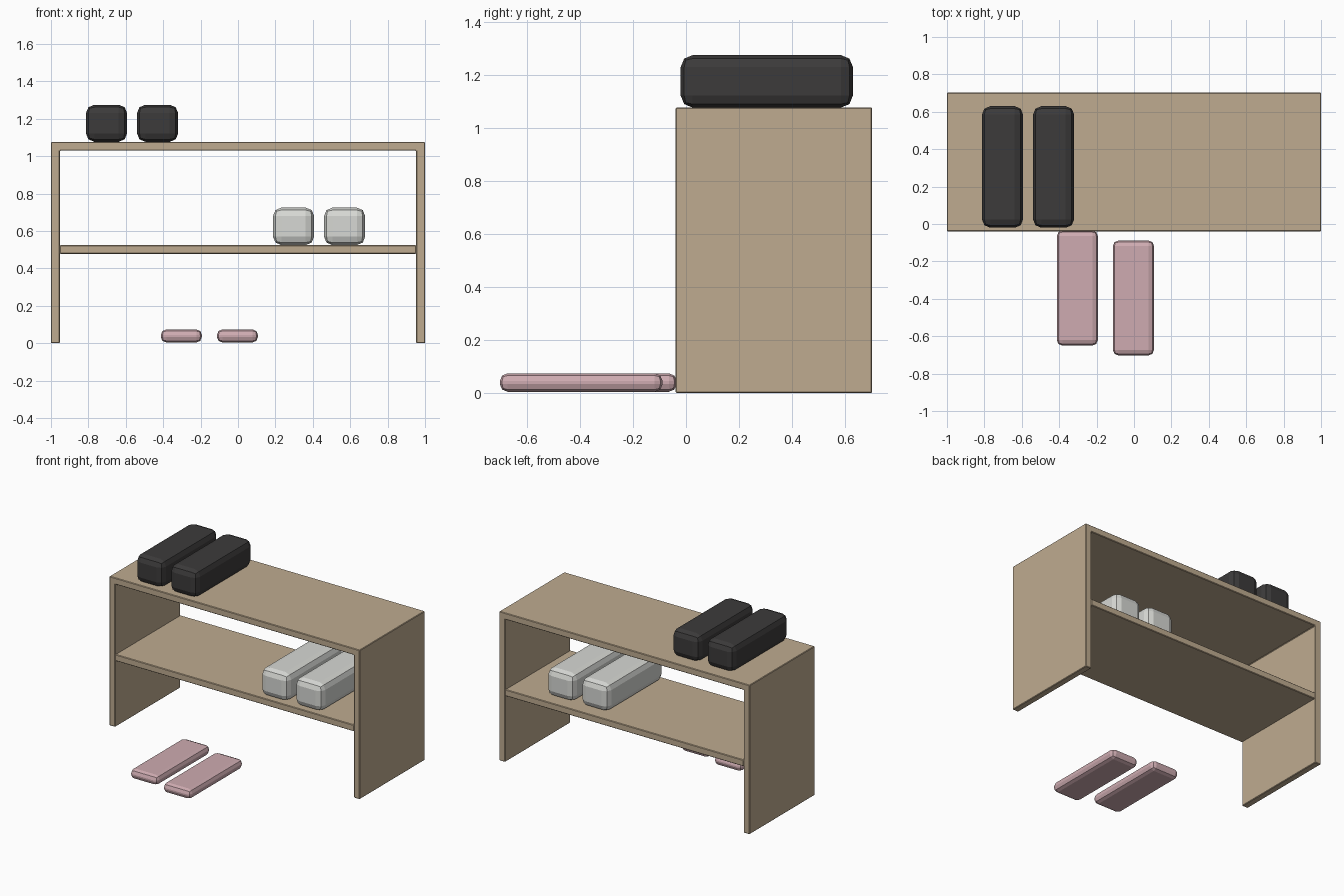
import bpy
import bmesh
from mathutils import Vector

old = bpy.data.objects.get("Cube")
if old:
    bpy.data.objects.remove(old, do_unlink=True)


def material(name, rgb):
    mat = bpy.data.materials.new(name)
    mat.use_nodes = True
    color = (*rgb, 1)
    mat.diffuse_color = color
    mat.node_tree.nodes["Principled BSDF"].inputs["Base Color"].default_value = color
    return mat


wood = material("light_wood", (0.52, 0.41, 0.28))
black = material("charcoal", (0.045, 0.043, 0.043))
white = material("off_white", (0.68, 0.69, 0.66))
pink = material("dusty_pink", (0.62, 0.41, 0.44))


def finish(name, bm, mat, bevel, segments):
    bmesh.ops.recalc_face_normals(bm, faces=bm.faces)
    mesh = bpy.data.meshes.new(name)
    bm.to_mesh(mesh)
    bm.free()
    mesh.materials.append(mat)
    obj = bpy.data.objects.new(name, mesh)
    bpy.context.collection.objects.link(obj)
    mod = obj.modifiers.new("Bevel", "BEVEL")
    mod.width = bevel
    mod.segments = segments
    return obj


def box(name, low, high, mat, bevel, segments=2):
    low, high = Vector(low), Vector(high)
    bm = bmesh.new()
    bmesh.ops.create_cube(bm, size=1)
    bmesh.ops.scale(bm, vec=high - low, verts=bm.verts)
    bmesh.ops.translate(bm, vec=(low + high) / 2, verts=bm.verts)
    return finish(name, bm, mat, bevel, segments)


# Rack frame: two side panels and the top as one extruded arch
FRONT, BACK, TOP, THICK = -0.04, 0.703, 1.077, 0.047
inner, under = 1 - THICK, TOP - THICK
arch = [(-1, 0), (-1, TOP), (1, TOP), (1, 0),
        (inner, 0), (inner, under), (-inner, under), (-inner, 0)]
bm = bmesh.new()
face = bm.faces.new([bm.verts.new((x, FRONT, z)) for x, z in arch])
extruded = bmesh.ops.extrude_face_region(bm, geom=[face], use_keep_orig=True)
back_verts = [v for v in extruded["geom"] if isinstance(v, bmesh.types.BMVert)]
bmesh.ops.translate(bm, vec=(0, BACK - FRONT, 0), verts=back_verts)
finish("rack_frame", bm, wood, 0.004, 1)

# Middle shelf
box("middle_shelf", (-inner, FRONT, 0.478), (inner, BACK, 0.525), wood, 0.004, 1)


# Shoes, each a rounded block given by its left edge, front edge and base height
def shoe(name, x, y, z, height, mat, bevel, length=0.65):
    box(name, (x, y, z), (x + 0.22, y + length, z + height), mat, bevel)


for side, step in (("right", 0), ("left", 0.273)):
    shoe(f"black_shoe_{side}", -0.813 + step, -0.02, TOP, 0.198, black, 0.045)
    shoe(f"white_shoe_{side}", 0.187 + step, -0.02, 0.525, 0.2, white, 0.045)

# Flat slippers on the floor, one slightly behind the other
shoe("slipper_right", -0.413, -0.65, 0.004, 0.07, pink, 0.03, 0.615)
shoe("slipper_left", -0.113, -0.703, 0.004, 0.07, pink, 0.03, 0.615)
